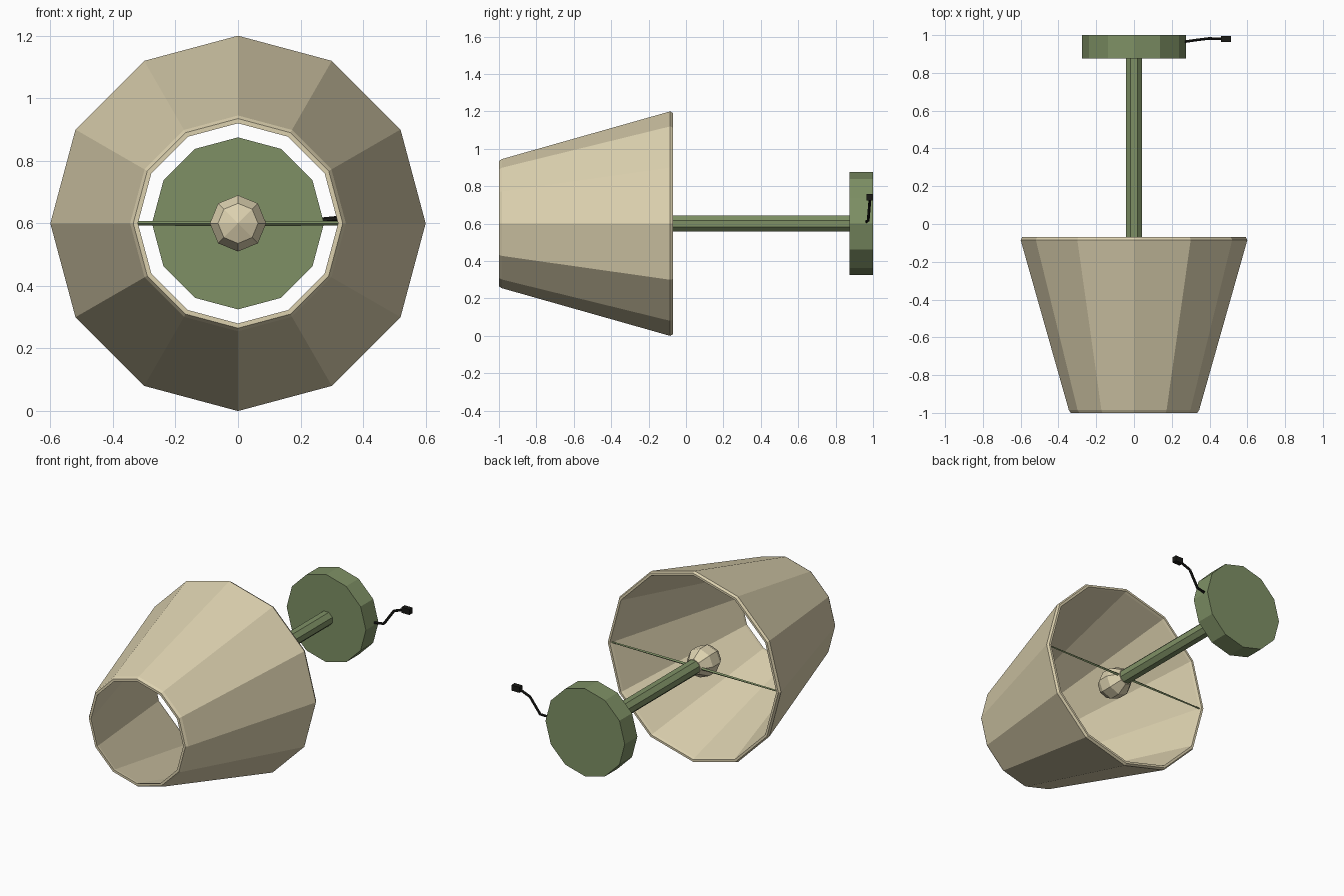
import bpy, bmesh, math
from mathutils import Vector, Matrix

cube = bpy.data.objects.get("Cube")
if cube:
    bpy.data.objects.remove(cube, do_unlink=True)

AXIS_Z = 0.6


def material(name, rgb):
    m = bpy.data.materials.new(name)
    m.use_nodes = True
    m.diffuse_color = (*rgb, 1)
    m.node_tree.nodes["Principled BSDF"].inputs["Base Color"].default_value = (*rgb, 1)
    return m


cream = material("cream fabric", (0.72, 0.64, 0.43))
green = material("sage green metal", (0.21, 0.28, 0.13))
black = material("black rubber", (0.01, 0.01, 0.008))


def finish(name, bm, mat):
    bmesh.ops.recalc_face_normals(bm, faces=bm.faces)
    mesh = bpy.data.meshes.new(name)
    bm.to_mesh(mesh)
    bm.free()
    mesh.materials.append(mat)
    obj = bpy.data.objects.new(name, mesh)
    bpy.context.collection.objects.link(obj)
    return obj


def lathe(name, profile, sides, mat, turn=0.0, loop=False):
    """Spin a (radius, y) profile round the lamp's axis; cap it unless it loops."""
    bm = bmesh.new()
    rings = []
    for r, y in profile:
        angles = [turn + math.tau * i / sides for i in range(sides)]
        rings.append([bm.verts.new((r * math.cos(a), y, AXIS_Z + r * math.sin(a)))
                      for a in angles])
    pairs = list(zip(rings, rings[1:]))
    if loop:
        pairs.append((rings[-1], rings[0]))
    else:
        bm.faces.new(rings[0])
        bm.faces.new(rings[-1])
    for a, b in pairs:
        for i in range(sides):
            j = (i + 1) % sides
            bm.faces.new((a[i], a[j], b[j], b[i]))
    bmesh.ops.remove_doubles(bm, verts=bm.verts, dist=0.0005)
    return finish(name, bm, mat)


def rod(bm, start, end, r1, r2, sides):
    """Add a tapered rod between two points."""
    a, b = Vector(start), Vector(end)
    turn = (b - a).to_track_quat('Z', 'Y').to_matrix().to_4x4()
    bmesh.ops.create_cone(bm, cap_ends=True, segments=sides, radius1=r1, radius2=r2,
                          depth=(b - a).length,
                          matrix=Matrix.Translation((a + b) / 2) @ turn)


# Foot and pole
lathe("base", [(0.275, 0.875), (0.275, 1.0)], 12, green)
lathe("pole", [(0.046, -0.09), (0.046, 0.88)], 8, green, turn=math.pi / 8)

# Open shade with a thin wall and chamfered rims
lathe("shade", [(0.335, -1.0), (0.345, -0.985), (0.6, -0.085), (0.592, -0.07),
                (0.578, -0.07), (0.572, -0.085), (0.322, -0.985), (0.32, -1.0)],
      12, cream, loop=True)

# Faceted bulb
lathe("bulb", [(0.05, -0.075), (0.09, -0.14), (0.09, -0.21), (0.064, -0.255),
               (0.0001, -0.28)], 8, cream)

# Spokes holding the shade
bm = bmesh.new()
for side in (-1, 1):
    rod(bm, (0, -0.085, AXIS_Z), (side * 0.575, -0.085, AXIS_Z), 0.009, 0.005, 4)
finish("shade_spokes", bm, green)

# Power cable
path = [(0.26, 0.964, 0.61), (0.33, 0.974, 0.617), (0.395, 0.982, 0.712),
        (0.47, 0.981, 0.741)]
bm = bmesh.new()
for start, end in zip(path, path[1:]):
    rod(bm, start, end, 0.008, 0.008, 6)
finish("cable", bm, black)

# Plug
bm = bmesh.new()
bmesh.ops.create_cube(bm, size=1, matrix=Matrix.Translation((0.487, 0.98, 0.742))
                      @ Matrix.Diagonal((0.055, 0.032, 0.035, 1)))
finish("plug", bm, black)
